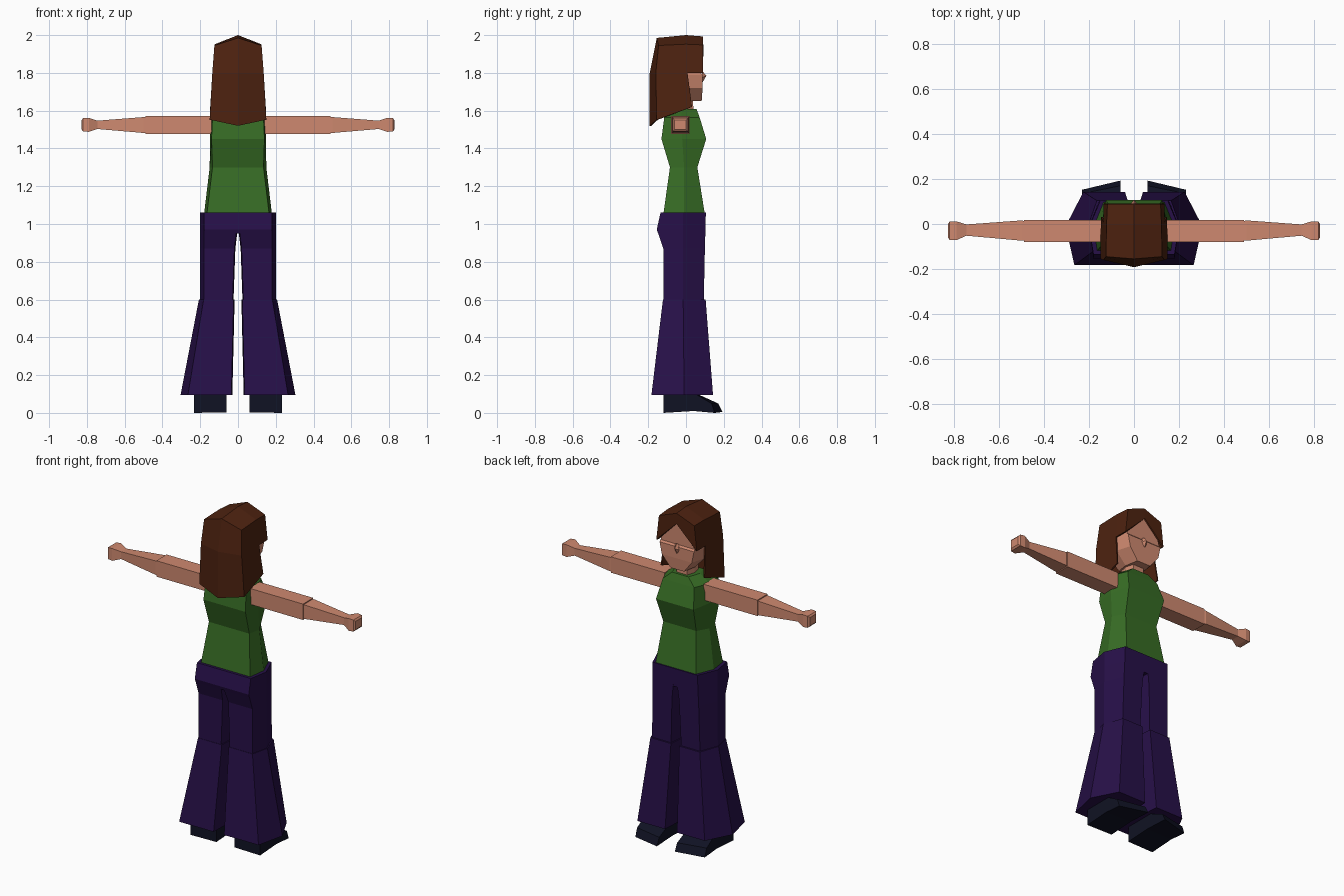
import bpy, bmesh


def material(name, rgb):
    m = bpy.data.materials.new(name)
    m.diffuse_color = (*rgb, 1)
    return m


SKIN = material("skin", (0.62, 0.25, 0.16))
HAIR = material("brown hair", (0.075, 0.016, 0.005))
SHIRT = material("green shirt", (0.038, 0.15, 0.018))
PANTS = material("purple trousers", (0.020, 0.005, 0.065))
SHOE = material("navy shoe", (0.005, 0.006, 0.017))


def finish(name, bm, mat):
    bmesh.ops.remove_doubles(bm, verts=bm.verts, dist=0.0005)
    bmesh.ops.recalc_face_normals(bm, faces=bm.faces)
    me = bpy.data.meshes.new(name)
    bm.to_mesh(me)
    bm.free()
    me.materials.append(mat)
    ob = bpy.data.objects.new(name, me)
    bpy.context.collection.objects.link(ob)
    return ob


def loft(name, rings, mat):
    """Skin a list of equal-length point rings and cap both ends."""
    bm = bmesh.new()
    rows = [[bm.verts.new(p) for p in r] for r in rings]
    n = len(rows[0])
    for a, b in zip(rows, rows[1:]):
        for i in range(n):
            j = (i + 1) % n
            bm.faces.new((a[i], a[j], b[j], b[i]))
    bm.faces.new(rows[0])
    bm.faces.new(rows[-1])
    return finish(name, bm, mat)


def body_ring(z, xb, yb, xm, ym, xf, yf, dz=0):
    """Six-sided ring: back, side and front corners, mirrored in x."""
    half = [(xb, yb, z - dz), (xm, ym, z), (xf, yf, z + dz)]
    return half + [(-x, y, h) for x, y, h in reversed(half)]


def leg_ring(s, z, xi, xb, yb, xm, ym, xf, yf):
    return [(s * x, y, z) for x, y in
            ((xi + 0.005, yb), (xb, yb), (xm, ym), (xf, yf), (xi + 0.01, yf), (xi, ym))]


def box_ring(x, y0, y1, z0, z1):
    return [(x, y0, z0), (x, y1, z0), (x, y1, z1), (x, y0, z1)]


# Shirt
loft("shirt", [
    body_ring(1.05, 0.165, -0.12, 0.18, -0.01, 0.135, 0.10),
    body_ring(1.30, 0.135, -0.085, 0.15, -0.01, 0.11, 0.06),
    body_ring(1.45, 0.14, -0.13, 0.148, -0.02, 0.125, 0.107),
    body_ring(1.565, 0.135, -0.115, 0.145, -0.025, 0.105, 0.072),
    body_ring(1.61, 0.06, -0.08, 0.08, -0.02, 0.055, 0.055),
], SHIRT)

# Trouser hips
loft("hips", [
    body_ring(1.06, 0.18, -0.135, 0.20, -0.015, 0.15, 0.105),
    body_ring(0.97, 0.18, -0.155, 0.20, -0.015, 0.152, 0.103),
    body_ring(0.95, 0.18, -0.148, 0.20, -0.015, 0.152, 0.102),
], PANTS)

for s, side in ((1, "right"), (-1, "left")):
    # Upper leg and flared lower leg
    loft(side + "_thigh", [
        leg_ring(s, 0.97, 0.002, 0.18, -0.154, 0.20, -0.015, 0.152, 0.103),
        leg_ring(s, 0.87, 0.014, 0.18, -0.12, 0.20, -0.015, 0.155, 0.10),
        leg_ring(s, 0.59, 0.024, 0.18, -0.12, 0.202, -0.015, 0.16, 0.094),
    ], PANTS)
    loft(side + "_flare", [
        leg_ring(s, 0.60, 0.018, 0.182, -0.122, 0.207, -0.015, 0.165, 0.104),
        leg_ring(s, 0.095, 0.03, 0.265, -0.183, 0.304, -0.01, 0.225, 0.143),
    ], PANTS)
    # Shoe with wedge toe, longer on the inner side
    loft(side + "_shoe", [
        [(s * 0.06, y, z) for y, z in
         ((-0.12, 0.003), (0.04, 0.012), (0.193, 0.005), (0.17, 0.05), (0.06, 0.10), (-0.12, 0.11))],
        [(s * 0.232, y, z) for y, z in
         ((-0.12, 0), (0.04, 0.01), (0.152, 0), (0.135, 0.05), (0.05, 0.10), (-0.12, 0.11))],
    ], SHOE)
    # Arm
    loft(side + "_upper_arm", [
        box_ring(s * 0.13, -0.08, 0.018, 1.476, 1.572),
        box_ring(s * 0.49, -0.08, 0.018, 1.476, 1.572)], SKIN)
    loft(side + "_forearm_and_hand", [
        box_ring(s * 0.485, -0.074, 0.012, 1.482, 1.566),
        box_ring(s * 0.50, -0.074, 0.016, 1.482, 1.566),
        box_ring(s * 0.745, -0.052, -0.002, 1.503, 1.547),
        box_ring(s * 0.79, -0.072, 0.012, 1.488, 1.562),
        box_ring(s * 0.82, -0.070, 0.010, 1.490, 1.560),
        box_ring(s * 0.828, -0.060, 0.0, 1.50, 1.55)], SKIN)

# Neck, face and nose
loft("neck", [
    body_ring(1.59, 0.04, -0.06, 0.05, -0.01, 0.035, 0.04),
    body_ring(1.70, 0.04, -0.06, 0.05, -0.01, 0.035, 0.035)], SKIN)
loft("face", [
    body_ring(1.94, 0.08, -0.08, 0.10, 0.0, 0.08, 0.078),
    body_ring(1.80, 0.10, -0.09, 0.128, 0.0, 0.115, 0.078),
    body_ring(1.79, 0.10, -0.09, 0.128, 0.0, 0.115, 0.088),
    body_ring(1.72, 0.10, -0.09, 0.125, 0.0, 0.10, 0.088),
    body_ring(1.65, 0.05, -0.07, 0.06, 0.0, 0.045, 0.083)], SKIN)
loft("nose", [
    [(-0.012, 0.085, 1.805), (0.012, 0.085, 1.805), (0.0, 0.086, 1.81)],
    [(-0.018, 0.086, 1.775), (0.018, 0.086, 1.775), (0.0, 0.108, 1.785)],
    [(-0.008, 0.085, 1.75), (0.008, 0.085, 1.75), (0.0, 0.088, 1.75)]], SKIN)

# Hair shell: crown, parted fringe, side curtains and pointed back
bm = bmesh.new()
for s in (1, -1):
    p = {k: (s * x, y, z) for k, (x, y, z) in {
        "top_front": (0, 0.09, 1.993), "top_mid": (0, 0.0, 2.0), "top_back": (0, -0.155, 1.985),
        "front": (0.118, 0.09, 1.948), "side": (0.122, 0.0, 1.952), "back": (0.125, -0.145, 1.945),
        "part": (0, 0.092, 1.93), "tip": (0.135, 0.09, 1.80), "ear": (0.136, 0.008, 1.80),
        "back_mid": (0.136, -0.16, 1.80), "ridge": (0, -0.192, 1.80),
        "curtain": (0.147, 0.032, 1.62), "back_low": (0.15, -0.155, 1.552),
        "ridge_low": (0, -0.192, 1.52), "curtain_in": (0.10, 0.02, 1.64)}.items()}
    for face in ("top_front front side top_mid", "top_mid side back top_back",
                 "top_front part tip front", "front tip ear side",
                 "side ear back_mid back", "back back_mid ridge top_back",
                 "ear curtain back_low back_mid", "back_mid back_low ridge_low ridge"):
        bm.faces.new([bm.verts.new(p[k]) for k in face.split()])
hair = finish("hair", bm, HAIR)
thick = hair.modifiers.new("thickness", 'SOLIDIFY')
thick.thickness = 0.008
thick.offset = -1
